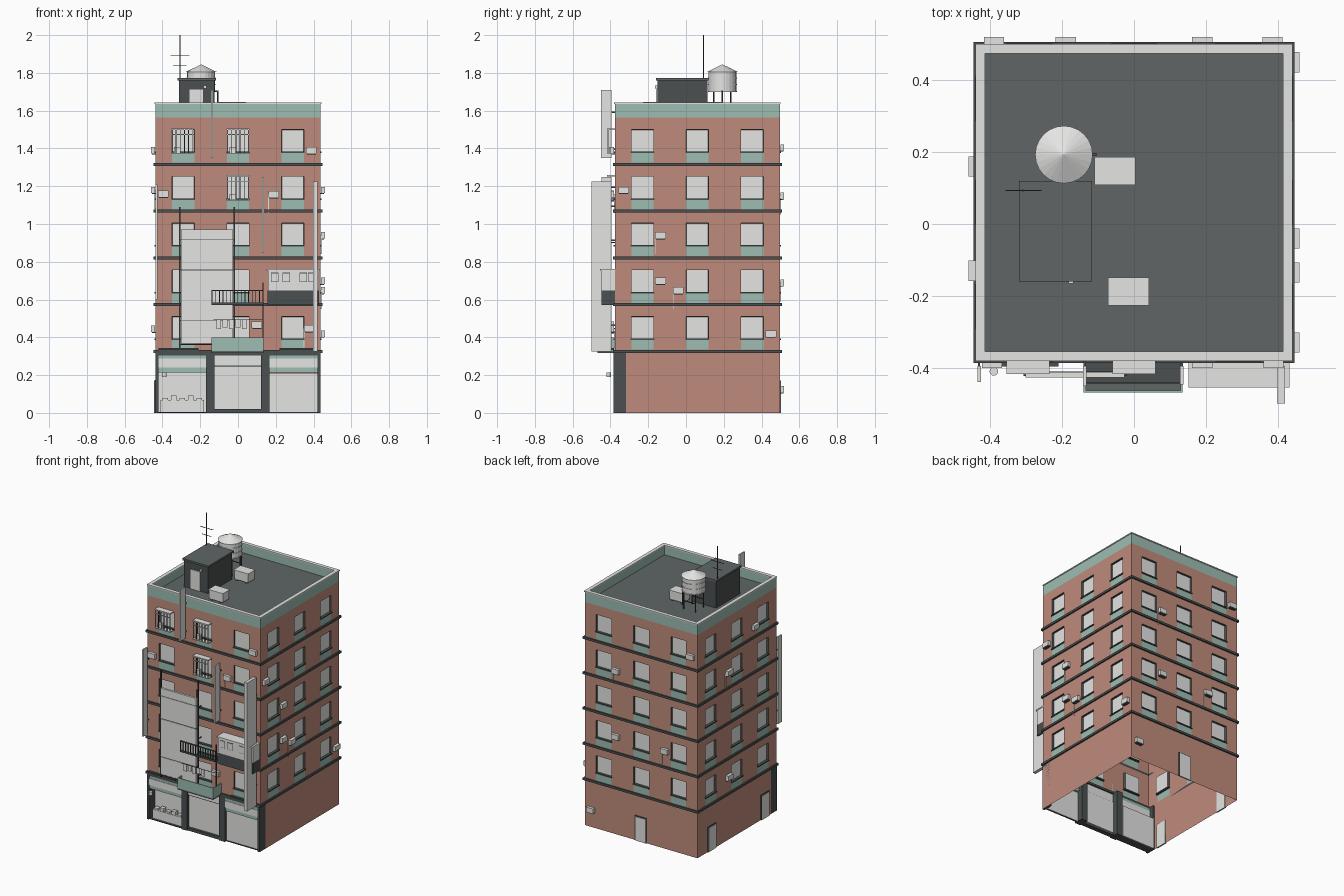
import bpy, bmesh
from mathutils import Matrix, Vector

cube = bpy.data.objects.get("Cube")
if cube:
    bpy.data.objects.remove(cube)


def material(name, r, g, b):
    m = bpy.data.materials.new(name)
    m.use_nodes = True
    m.diffuse_color = (r, g, b, 1)
    m.node_tree.nodes["Principled BSDF"].inputs["Base Color"].default_value = (r, g, b, 1)
    return m


brick = material("brick", .53, .26, .2)
sage = material("sage_green", .34, .51, .45)
charcoal = material("charcoal", .07, .08, .08)
roofing = material("roof_grey", .115, .13, .13)
pale = material("pale_grey", .78, .78, .77)

HALF = .437                                   # half the building width
CENTRE = Matrix.Translation((0, .06, 0))
FRONT, RIGHT, BACK, LEFT = [CENTRE @ Matrix.Rotation(k * 1.5707963, 4, 'Z') for k in range(4)]
SIDES = dict(front=FRONT, right=RIGHT, back=BACK, left=LEFT)
COLUMNS = (-.29, 0, .29)
FLOORS = [.335 + .2475 * f for f in range(5)]
SILL, HEAD, WIDE = .055, .175, .059           # window rise, head, half width


def finish(name, bm, mats, matrix=Matrix()):
    mesh = bpy.data.meshes.new(name)
    bm.transform(matrix)
    bm.to_mesh(mesh)
    bm.free()
    for m in mats:
        mesh.materials.append(m)
    ob = bpy.data.objects.new(name, mesh)
    bpy.context.collection.objects.link(ob)
    return ob


def box(name, mat, x, y, z, matrix=Matrix()):
    """Box from three (low, high) ranges."""
    bm = bmesh.new()
    size = Vector([b - a for a, b in (x, y, z)])
    mid = Vector([(a + b) / 2 for a, b in (x, y, z)])
    bmesh.ops.create_cube(bm, size=1, matrix=Matrix.Translation(mid) @ Matrix.Diagonal(size).to_4x4())
    return finish(name, bm, [mat], matrix)


def on_wall(name, mat, u, d, z, side=FRONT):
    """Box on a wall: u along it, d outward from its face."""
    return box(name, mat, u, (-HALF - d[1], -HALF - d[0]), z, side)


def tube(name, mat, x, y, z, r, top=None, sides=24):
    bm = bmesh.new()
    bmesh.ops.create_cone(bm, cap_ends=True, segments=sides, radius1=r,
                          radius2=r if top is None else top, depth=z[1] - z[0],
                          matrix=Matrix.Translation((x, y, sum(z) / 2)))
    return finish(name, bm, [mat])


# Walls: one sheet per side, with recessed windows and green aprons
def wall(name, side, ground):
    us = [-HALF] + [c + s * WIDE for c in COLUMNS for s in (-1, 1)] + [HALF]
    zs, kinds = [0, .325], ["ground", "brick"]
    for f in FLOORS:
        zs += [f, f + SILL, f + HEAD]
        kinds += ["apron", "window", "brick"]
    zs += [1.565, 1.64]
    kinds += ["band"]
    bm = bmesh.new()
    grid = [[bm.verts.new((u, -HALF, z)) for u in us] for z in zs]
    panes = []
    for r, kind in enumerate(kinds):
        if kind == "ground" and not ground:
            continue
        for c in range(len(us) - 1):
            low, high = grid[r], grid[r + 1]
            face = bm.faces.new((low[c], low[c + 1], high[c + 1], high[c]))
            if kind == "band" or (kind == "apron" and c % 2):
                face.material_index = 1
            elif kind == "window" and c % 2:
                face.material_index = 2
                panes.append(face)
    bm.normal_update()
    reveal = bmesh.ops.inset_individual(bm, faces=panes, thickness=.002, depth=-.014)
    for face in reveal["faces"]:
        face.material_index = 3
    for face in panes:
        face.material_index = 2
    finish(name, bm, [brick, sage, pale, charcoal], side)


for label, side in SIDES.items():
    wall(label + "_wall", side, label != "front")
    full = (-HALF - .01, HALF + .01)
    for f in FLOORS:
        on_wall(label + "_cornice", charcoal, full, (0, .01), (f - .017, f - .002), side)
        for c in COLUMNS:
            on_wall("window_sill", charcoal, (c - .063, c + .063), (-.01, .006),
                    (f + SILL - .005, f + SILL + .003), side)
    on_wall("parapet_lining", sage, (-HALF, HALF), (-.02, -.002), (1.57, 1.636), side)
    on_wall("coping", pale, (-HALF - .004, HALF + .004), (-.022, .004), (1.636, 1.643), side)
box("roof_deck", roofing, (-.43, .43), (-.37, .49), (1.57, 1.575))

# Service doors
for side, u in ((BACK, 0), (LEFT, -.28), (LEFT, .31)):
    on_wall("door_frame", charcoal, (u - .047, u + .047), (0, .004), (0, .175), side)
    on_wall("door", pale, (u - .04, u + .04), (-.003, .007), (0, .168), side)

# Wall-mounted cooling units with drain pipes: u and height
units = {
    FRONT.freeze(): ((-.395, 1.16), (.19, 1.158), (.388, 1.39), (.378, .447), (.1, .467)),
    RIGHT.freeze(): ((-.39, 1.18), (-.195, .94), (-.195, .7), (-.1, .65), (.39, .42)),
    BACK.freeze(): ((.39, 1.405), (-.19, 1.15), (-.19, .69), (.19, .69), (-.385, .125)),
    LEFT.freeze(): ((.19, 1.39), (-.1, 1.18), (-.1, .445)),
}
for side, spots in units.items():
    for i, (u, z) in enumerate(spots):
        on_wall("cooling_unit", pale, (u - .028, u + .028), (.003, .023), (z - .017, z + .017), side)
        on_wall("unit_bracket", charcoal, (u - .024, u + .024), (0, .018), (z - .022, z - .017), side)
        if i % 2:
            on_wall("drain_pipe", pale, (u - .03, u - .026), (0, .005), (z - .1, z), side)

# Shopfront: piers, central shutter, side shops
for a, b in ((-.437, -.422), (-.17, -.125), (.122, .167), (.42, .437)):
    on_wall("pier", charcoal, (a, b), (-.06, .008), (0, .318))
on_wall("lintel", charcoal, (-HALF, HALF), (-.03, .004), (.305, .32))
on_wall("entrance_shutter", pale, (-.125, .122), (-.025, -.015), (.02, .245))
on_wall("entrance_header", pale, (-.125, .122), (-.02, -.003), (.25, .306))
on_wall("entrance_rail", charcoal, (-.125, .122), (-.02, -.005), (.245, .25))
on_wall("entrance_step", charcoal, (-.125, .122), (-.03, .002), (0, .02))
for a, b in ((-.422, -.17), (.167, .42)):
    on_wall("shop_band", sage, (a, b), (-.03, 0), (.215, .24))
    on_wall("shop_fascia", pale, (a, b), (-.03, .006), (.24, .288))
    on_wall("shop_trim", sage, (a, b), (-.03, .003), (.288, .306))
on_wall("right_shop_shutter", pale, (.167, .42), (-.02, -.01), (0, .21))
on_wall("shutter_foot", charcoal, (.167, .42), (-.02, -.006), (0, .006))
on_wall("left_shop_wall", pale, (-.422, -.17), (-.066, -.06), (0, .22))
on_wall("left_shop_floor", charcoal, (-.422, -.17), (-.06, 0), (0, .005))
on_wall("shop_counter", pale, (-.41, -.18), (-.05, -.015), (.005, .068))
for i in range(5):
    u = -.4 + i * .045
    on_wall("crate", pale, (u, u + .03), (-.045, -.018), (.068, .08 + .012 * (i % 2)))
for a, b in ((-.42, -.21), (.22, .4)):
    on_wall("flower_rail", charcoal, (a, b), (.005, .02), (.333, .343))
tube("shop_lamp", pale, -.39, -.41, (.19, .215), .012, sides=12)

# Green first-floor balcony
on_wall("balcony_floor", roofing, (-.14, .135), (0, .092), (.318, .328))
on_wall("balcony_front", sage, (-.14, .135), (.086, .092), (.328, .4))
for u in (-.14, .129):
    on_wall("balcony_side", sage, (u, u + .006), (0, .086), (.328, .4))

# Upper balcony railing and hanging cloths
for z in (.578, .645):
    on_wall("railing_bar", charcoal, (-.14, .135), (.062, .067), (z, z + .006))
for i in range(15):
    u = -.139 + i * .0193
    on_wall("baluster", charcoal, (u, u + .004), (.062, .066), (.58, .648))
on_wall("railing_ledge", charcoal, (-.14, .135), (0, .066), (.572, .578))
for i in range(5):
    u = -.115 + i * .034
    on_wall("hanging_cloth", pale, (u, u + .025), (.06, .063), (.445 + .008 * (i % 2), .492))
on_wall("cloth_line", charcoal, (-.13, .13), (.061, .063), (.492, .495))
on_wall("balcony_post", charcoal, (.129, .136), (.05, .057), (.4, .69))

# Enclosed balcony
on_wall("enclosed_base", charcoal, (.155, .43), (0, .07), (.57, .648))
on_wall("enclosed_room", pale, (.158, .43), (0, .072), (.648, .755))
on_wall("enclosed_roof", pale, (.152, .433), (0, .078), (.755, .763))
for u in (.175, .235, .325, .37):
    on_wall("enclosed_frame", charcoal, (u, u + .04), (.072, .073), (.692, .742))
    on_wall("enclosed_pane", pale, (u + .003, u + .037), (.072, .075), (.695, .739))

# Tall hoarding on posts
for low, high in ((.368, .488), (.492, .755), (.76, .915), (.918, .97)):
    on_wall("hoarding_panel", pale, (-.302, -.026), (.035, .05), (low, high))
for z in (.362, .49, .757, .916):
    on_wall("hoarding_rail", charcoal, (-.308, -.02), (.033, .046), (z - .003, z + .003))
for u in (-.312, -.024):
    on_wall("hoarding_post", charcoal, (u, u + .007), (.03, .04), (.34, 1.09))
for z in (.42, .68, .9):
    for u in (-.311, -.023):
        on_wall("hoarding_arm", charcoal, (u, u + .005), (0, .035), (z, z + .005))

# Projecting blade signs: u, outer reach, height range
for u, reach, z in ((.409, .123, (.325, 1.225)), (.133, .07, (.85, 1.25)),
                    (-.137, .073, (1.35, 1.71)), (-.431, .063, (.6, 1.21))):
    thick = .011 if reach > .1 else .005
    on_wall("blade_sign", pale, (u - thick, u + thick), (.018, reach), z)
    for k in (.15, .85):
        mid = z[0] + (min(z[1], 1.63) - z[0]) * k
        on_wall("sign_bracket", charcoal, (u - .003, u + .003), (0, .02), (mid, mid + .008))

# Window cages
for u, f in ((-.295, 4), (0, 4), (0, 3)):
    z = FLOORS[f] + SILL - .008
    for h, t in ((0, .005), (.1, .004), (.126, .008)):
        for d in ((.034, .04),) if t < .005 else ((0, .04),):
            on_wall("cage_shelf", pale, (u - .06, u + .06), d, (z + h, z + h + t))
    for i in range(6):
        v = u - .058 + i * .0224
        on_wall("cage_bar", charcoal if i % 5 else pale, (v, v + .004), (.034, .038), (z, z + .13))
    on_wall("cage_planter", pale, (u - .045, u - .01), (.008, .03), (z, z + .035))

# Roof house with door
box("roof_house", charcoal, (-.313, -.125), (-.152, .113), (1.575, 1.76))
box("roof_house_slab", roofing, (-.32, -.117), (-.16, .12), (1.76, 1.773))
box("roof_house_door", pale, (-.258, -.185), (-.158, -.15), (1.575, 1.712))
box("door_lamp", pale, (-.182, -.168), (-.165, -.152), (1.718, 1.732))

# Water tank on legs
tx, ty = -.195, .193
tube("tank_body", pale, tx, ty, (1.7, 1.808), .074)
for z in (1.7, 1.735, 1.77):
    tube("tank_hoop", pale, tx, ty, (z, z + .005), .077)
tube("tank_roof", pale, tx, ty, (1.806, 1.845), .08, 0)
for i in (-1, 1):
    for j in (-1, 1):
        tube("tank_leg", charcoal, tx + i * .045, ty + j * .045, (1.575, 1.7), .004, sides=8)
    box("tank_brace", charcoal, (tx - .045, tx + .045), (ty + i * .045 - .002, ty + i * .045 + .002), (1.63, 1.635))
tube("tank_pipe", charcoal, -.108, ty, (1.575, 1.7), .004, sides=8)
box("tank_pipe_elbow", charcoal, (-.13, -.104), (ty - .004, ty + .004), (1.7, 1.708))

# Roof cooling boxes
for x, y in ((-.053, .147), (-.015, -.188)):
    box("roof_unit", pale, (x - .053, x + .053), (y - .035, y + .035), (1.582, 1.64))
    box("roof_unit_lid", pale, (x - .057, x + .057), (y - .039, y + .039), (1.64, 1.647))
    for s in (-.04, .03):
        box("roof_unit_foot", charcoal, (x + s, x + s + .01), (y - .035, y + .035), (1.575, 1.582))

# Aerial
tube("aerial_mast", charcoal, -.308, .093, (1.77, 2), .003, sides=8)
for z, w in ((1.89, .05), (1.84, .035)):
    box("aerial_bar", charcoal, (-.308 - w, -.308 + w), (.0915, .0945), (z, z + .003))
